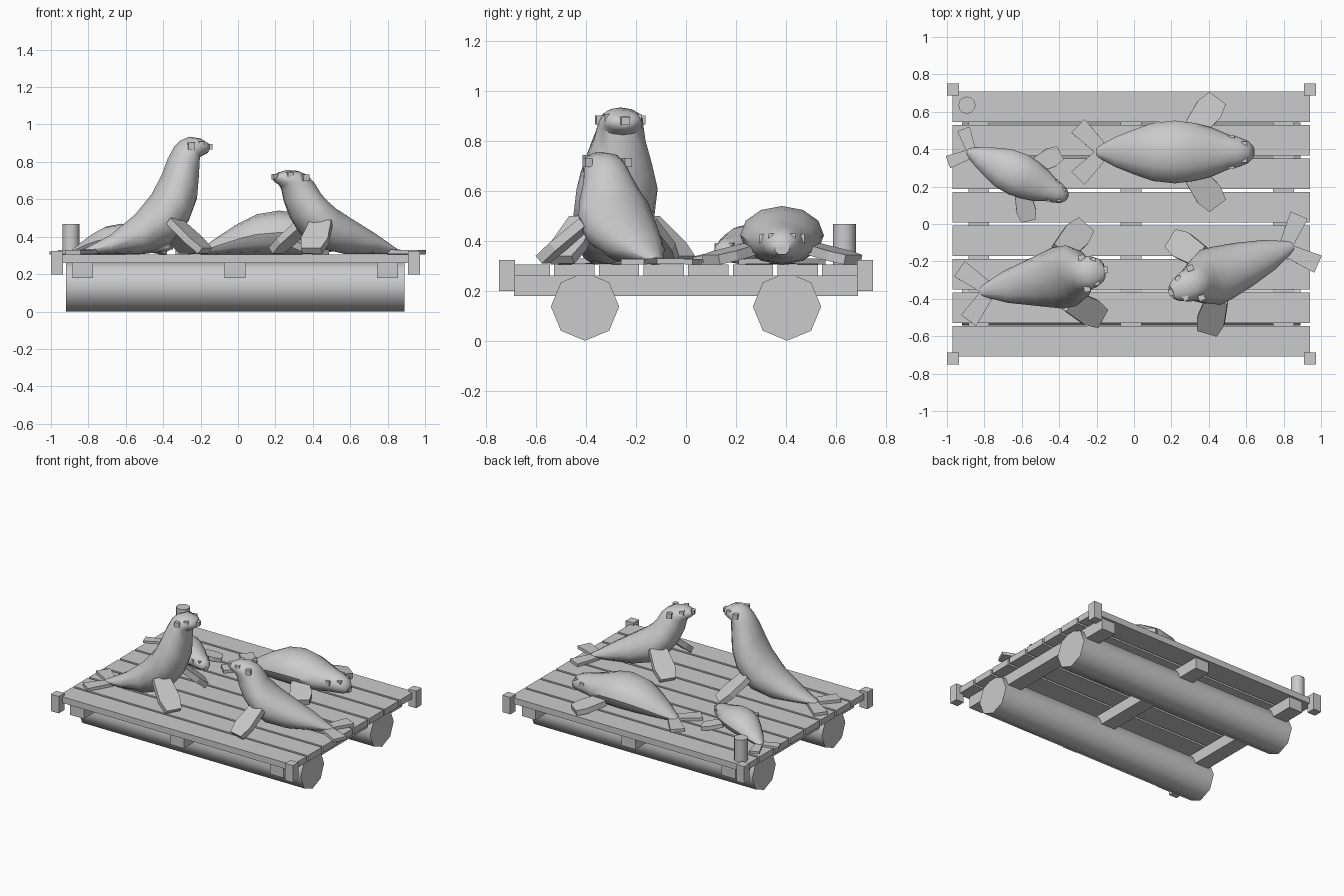
import bpy, bmesh, math
from mathutils import Vector, Matrix

cube = bpy.data.objects.get("Cube")
if cube:
    bpy.data.objects.remove(cube, do_unlink=True)

grey = bpy.data.materials.new("plain_grey")
grey.use_nodes = True
GREY = (0.6, 0.6, 0.6, 1)
grey.diffuse_color = GREY
grey.node_tree.nodes["Principled BSDF"].inputs["Base Color"].default_value = GREY

DECK = 0.305


def finish(name, bm, matrix=None, smooth=None):
    bmesh.ops.recalc_face_normals(bm, faces=bm.faces)
    mesh = bpy.data.meshes.new(name)
    bm.to_mesh(mesh)
    bm.free()
    mesh.materials.append(grey)
    ob = bpy.data.objects.new(name, mesh)
    bpy.context.collection.objects.link(ob)
    if matrix:
        ob.matrix_world = matrix
    if smooth:
        bpy.ops.object.select_all(action="DESELECT")
        ob.select_set(True)
        bpy.context.view_layer.objects.active = ob
        bpy.ops.object.shade_smooth_by_angle(angle=math.radians(smooth))
    return ob


def box(name, center, size, matrix=None):
    bm = bmesh.new()
    bmesh.ops.create_cube(bm, size=1)
    bmesh.ops.scale(bm, vec=size, verts=bm.verts)
    bmesh.ops.translate(bm, vec=center, verts=bm.verts)
    return finish(name, bm, matrix)


def cylinder(name, center, radius, length, sides, axis="Z"):
    bm = bmesh.new()
    bmesh.ops.create_cone(bm, cap_ends=True, segments=sides,
                          radius1=radius, radius2=radius, depth=length)
    turn = Matrix.Rotation(math.pi / 2, 4, "Y") if axis == "X" else Matrix()
    bmesh.ops.transform(bm, matrix=Matrix.Translation(center) @ turn, verts=bm.verts)
    return finish(name, bm, smooth=50)


def body(name, rings, matrix, sides=12):
    """Loft of ellipses, each spanning a back point and a belly point."""
    bm = bmesh.new()
    loops = []
    for us, uz, ls, lz, width in rings:
        mid = Vector(((us + ls) / 2, 0, (uz + lz) / 2))
        up = Vector((us - ls, 0, uz - lz)) / 2
        angles = [2 * math.pi * i / sides for i in range(sides)]
        loops.append([bm.verts.new(mid + up * math.cos(a) + Vector((0, width * math.sin(a), 0)))
                      for a in angles])
    for a, b in zip(loops, loops[1:]):
        for i in range(sides):
            j = (i + 1) % sides
            bm.faces.new((a[i], a[j], b[j], b[i]))
    bm.faces.new(loops[0])
    bm.faces.new(loops[-1])
    return finish(name, bm, matrix, smooth=40)


def flipper(name, root, tip, root_w, mid_w, tip_w, thick, matrix):
    """Tapered flat paddle from root to tip."""
    root, tip = Vector(root), Vector(tip)
    along = tip - root
    side = along.cross(Vector((0, 0, 1))).normalized()
    lift = side.cross(along).normalized() * thick / 2
    bm = bmesh.new()
    layers = []
    for h in (lift, -lift):
        stations = [(0, root_w), (0.65, mid_w), (1, tip_w)]
        pts = [root + along * f + side * w / 2 + h for f, w in stations]
        pts += [root + along * f - side * w / 2 + h for f, w in reversed(stations)]
        layers.append([bm.verts.new(p) for p in pts])
    bm.faces.new(layers[0])
    bm.faces.new(layers[1])
    n = len(layers[0])
    for i in range(n):
        j = (i + 1) % n
        bm.faces.new((layers[0][i], layers[0][j], layers[1][j], layers[1][i]))
    return finish(name, bm, matrix)


def sea_lion(name, x, y, heading, scale, rings, shoulder, paw, ear, eye, nose):
    m = (Matrix.Translation((x, y, DECK)) @ Matrix.Rotation(math.radians(heading), 4, "Z")
         @ Matrix.Scale(scale, 4))
    body(name + "_body", rings, m)
    box(name + "_nose", nose, (0.03, 0.035, 0.03), m)
    for side, k in (("left", 1), ("right", -1)):
        flip = lambda p: (p[0], p[1] * k, p[2])
        flipper(f"{name}_{side}_front_flipper", flip(shoulder), flip(paw),
                0.12, 0.15, 0.11, 0.04, m)
        flipper(f"{name}_{side}_tail_flipper", flip((0.03, 0.01, 0.015)),
                flip((-0.1, 0.14, 0.012)), 0.07, 0.09, 0.1, 0.022, m)
        box(f"{name}_{side}_ear", flip(ear), (0.035, 0.03, 0.035), m)
        box(f"{name}_{side}_eye", flip(eye), (0.03, 0.03, 0.03), m)


# Raft: deck planks, cross beams, floats, corner posts and mooring post
for i in range(8):
    box(f"deck_plank_{i + 1}", (-0.015, (i - 3.5) * 0.179, 0.2825), (1.91, 0.162, 0.045))
for i, x in enumerate((-0.83, -0.015, 0.8)):
    box(f"cross_beam_{i + 1}", (x, 0, 0.22), (0.112, 1.38, 0.082))
for side, y in (("front", -0.405), ("back", 0.405)):
    cylinder(side + "_float", (-0.015, y, 0.137), 0.137, 1.81, 8, "X")
    for end, x in (("left", 0.94), ("right", -0.968)):
        box(f"{side}_{end}_corner_post", (x, math.copysign(0.718, y), 0.2615),
            (0.064, 0.064, 0.125))
cylinder("mooring_post", (-0.893, 0.635, 0.385), 0.046, 0.165, 12)

# Body sections: back point, belly point (distance from tail, height), half width
upright = [
    (-0.01, 0.03, -0.01, 0, 0.025), (0.13, 0.105, 0.12, 0.003, 0.085),
    (0.265, 0.215, 0.30, 0.003, 0.13), (0.355, 0.325, 0.45, 0.05, 0.165),
    (0.41, 0.43, 0.555, 0.18, 0.165), (0.44, 0.51, 0.60, 0.30, 0.135),
    (0.475, 0.575, 0.61, 0.42, 0.105), (0.51, 0.61, 0.615, 0.52, 0.092),
    (0.56, 0.63, 0.645, 0.535, 0.085), (0.62, 0.62, 0.66, 0.545, 0.065),
    (0.66, 0.595, 0.665, 0.56, 0.035)]
leaning = [
    (-0.01, 0.03, -0.01, 0, 0.025), (0.13, 0.12, 0.12, 0.003, 0.085),
    (0.255, 0.195, 0.29, 0.003, 0.125), (0.355, 0.255, 0.44, 0.035, 0.15),
    (0.405, 0.295, 0.525, 0.10, 0.155), (0.44, 0.335, 0.59, 0.19, 0.13),
    (0.47, 0.39, 0.63, 0.28, 0.10), (0.505, 0.425, 0.645, 0.345, 0.088),
    (0.555, 0.447, 0.655, 0.365, 0.083), (0.62, 0.452, 0.685, 0.385, 0.062),
    (0.675, 0.435, 0.695, 0.40, 0.035)]
lying = [(s, top, s, low, w) for s, top, low, w in (
    (0, 0.03, 0, 0.025), (0.1, 0.1, 0, 0.08), (0.2, 0.165, 0, 0.12),
    (0.3, 0.215, 0, 0.155), (0.42, 0.235, 0, 0.168), (0.52, 0.22, 0, 0.155),
    (0.62, 0.185, 0.005, 0.13), (0.7, 0.165, 0.015, 0.095), (0.76, 0.15, 0.02, 0.08),
    (0.81, 0.13, 0.025, 0.06), (0.84, 0.09, 0.04, 0.03))]

# Sea lions on the deck
sea_lion("upright_sea_lion", -0.81, -0.36, 10, 1, upright,
         (0.45, 0.13, 0.18), (0.60, 0.25, 0.02),
         (0.553, 0.085, 0.58), (0.61, 0.06, 0.59), (0.665, 0, 0.575))
sea_lion("leaning_sea_lion", 0.84, -0.12, 201, 1, leaning,
         (0.47, 0.12, 0.17), (0.58, 0.265, 0.02),
         (0.545, 0.085, 0.41), (0.625, 0.055, 0.425), (0.685, 0, 0.415))
lying_parts = (lying, (0.52, 0.12, 0.065), (0.645, 0.285, 0.02),
               (0.72, 0.075, 0.105), (0.79, 0.04, 0.11), (0.83, 0, 0.055))
sea_lion("resting_sea_lion", -0.2, 0.385, 0, 1, *lying_parts)
sea_lion("sea_lion_pup", -0.89, 0.39, -25, 0.7, *lying_parts)
